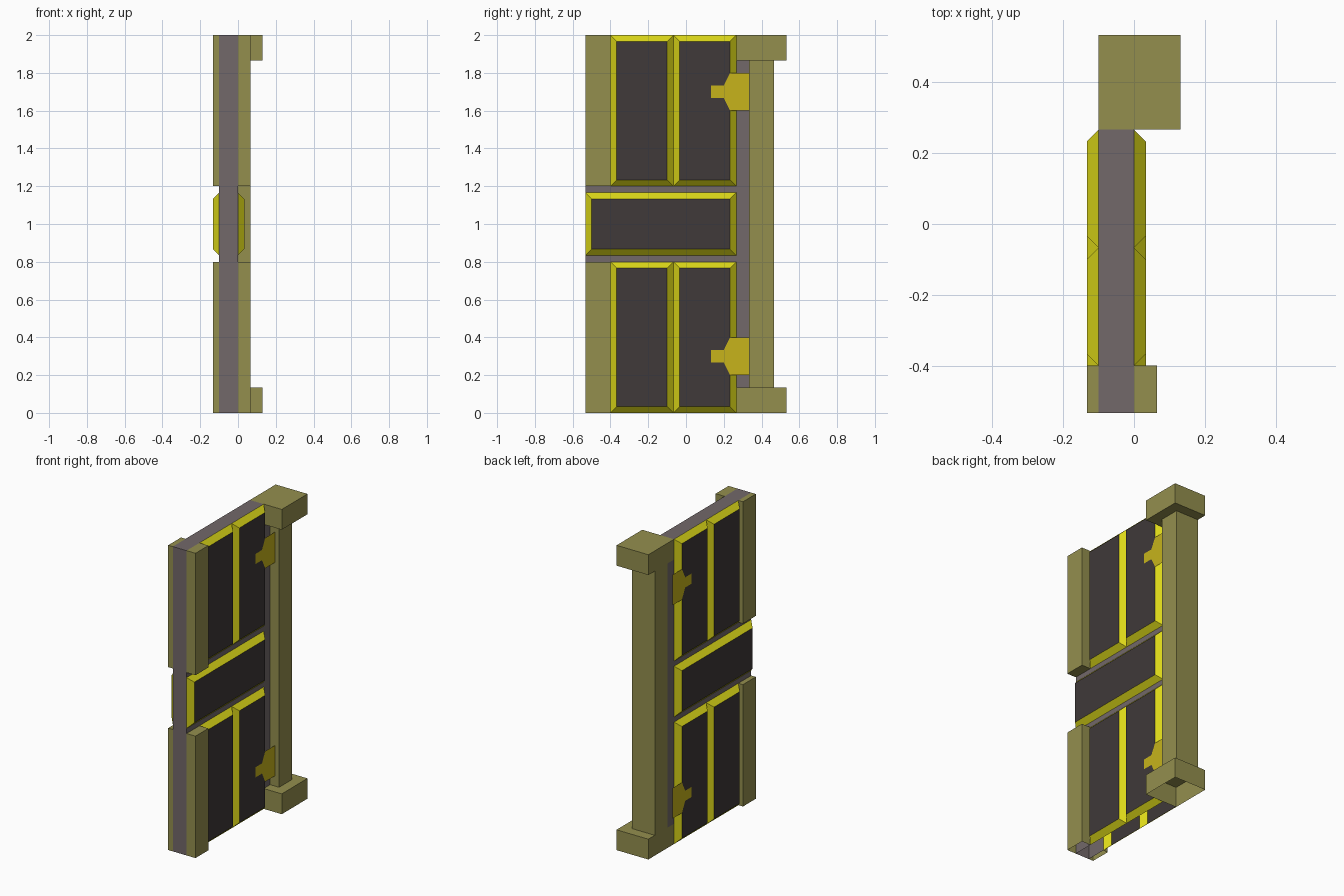
import bpy, bmesh

if "Cube" in bpy.data.objects:
    bpy.data.objects.remove(bpy.data.objects["Cube"])

U = 1 / 30  # the model sits on a grid of 1/30 unit


def material(name, rgb):
    m = bpy.data.materials.new(name)
    m.diffuse_color = (*rgb, 1)
    m.use_nodes = True
    m.node_tree.nodes["Principled BSDF"].inputs["Base Color"].default_value = m.diffuse_color
    return m


SLATE = material("slate", (0.170, 0.140, 0.142))
DARK = material("dark", (0.050, 0.041, 0.041))
YELLOW = material("yellow", (0.71, 0.68, 0.009))
BRASS = material("brass", (0.57, 0.455, 0.011))
OLIVE = material("olive", (0.294, 0.274, 0.076))


def finish(name, bm, *mats):
    me = bpy.data.meshes.new(name)
    bm.to_mesh(me)
    bm.free()
    for m in mats:
        me.materials.append(m)
    ob = bpy.data.objects.new(name, me)
    bpy.context.collection.objects.link(ob)
    return ob


def drop_floor(bm):
    """The shells are open where they meet the ground."""
    floor = [f for f in bm.faces if all(abs(v.co.z) < 1e-5 for v in f.verts)]
    bmesh.ops.delete(bm, geom=floor, context="FACES")


def box(name, x, y, z, mat):
    bm = bmesh.new()
    bmesh.ops.create_cube(bm, size=1)
    for v in bm.verts:
        v.co = [r[0] if c < 0 else r[1] for c, r in zip(v.co, (x, y, z))]
    drop_floor(bm)
    return finish(name, bm, mat)


def orient(loop, sign):
    """Vertex order that makes a (y, z) loop face +x or -x."""
    return loop if sign > 0 else loop[::-1]


def panel(name, x0, sign, y, z):
    """Raised panel: bright sloping rim around a dark flat face."""
    bm = bmesh.new()
    rings = []
    for x, i in ((x0, 0), (x0 + sign * U, U)):
        rings.append([bm.verts.new((x, a, b)) for a, b in (
            (y[0] + i, z[0] + i), (y[1] - i, z[0] + i),
            (y[1] - i, z[1] - i), (y[0] + i, z[1] - i))])
    for k in range(4):
        j = (k + 1) % 4
        bm.faces.new(orient([rings[0][k], rings[0][j], rings[1][j], rings[1][k]], sign))
    bm.faces.new(orient(rings[1], sign)).material_index = 1
    return finish(name, bm, YELLOW, DARK)


# Hollow door slab: edge faces, plus flat sheets only where no panel covers them
bm = bmesh.new()


def quad(*pts):
    bm.faces.new([bm.verts.new(p) for p in pts])


Y0, Y1, Y2 = -16 * U, 8 * U, 10 * U
quad((-0.1, Y0, 0), (0, Y0, 0), (0, Y0, 2), (-0.1, Y0, 2))
quad((-0.1, Y0, 2), (0, Y0, 2), (0, Y1, 2), (-0.1, Y1, 2))
sheets = [(Y0, -12 * U, 0, 0.8), (Y0, -12 * U, 1.2, 2),
          (Y0, Y1, 0.8, 25 * U), (Y0, Y1, 35 * U, 1.2), (Y1, Y2, 4 * U, 56 * U)]
for x, sign in ((0, 1), (-0.1, -1)):
    for a, b, c, d in sheets:
        quad(*orient([(x, a, c), (x, b, c), (x, b, d), (x, a, d)], sign))
bmesh.ops.remove_doubles(bm, verts=bm.verts, dist=1e-5)
finish("door_slab", bm, SLATE)

# Hinge post with square caps
box("hinge_post", (-0.1, 0.065), (10 * U, 14 * U), (4 * U, 56 * U), OLIVE)
for name, z0 in (("bottom", 0), ("top", 56 * U)):
    box(f"post_cap_{name}", (-0.1, 0.131), (8 * U, 16 * U), (z0, z0 + 4 * U), OLIVE)

# Everything repeated on both faces of the door
for side, x0, sign, strip in (("right", 0, 1, 0.065), ("left", -0.1, -1, U)):
    panel(f"middle_panel_{side}", x0, sign, (Y0, Y1), (25 * U, 35 * U))
    for level, z0, mid in (("lower", 0, 0.3), ("upper", 1.2, 1.7)):
        z = (z0, z0 + 0.8)
        # Edge guard strip and the pair of tall panels
        box(f"edge_strip_{level}_{side}", sorted((x0, x0 + sign * strip)),
            (Y0, -12 * U), z, OLIVE)
        for n, y0 in enumerate((-12 * U, -2 * U)):
            panel(f"{level}_panel_{n + 1}_{side}", x0, sign, (y0, y0 + 10 * U), z)
        # Flat strap hinge, narrow tip flaring to a wide plate at the post
        half = [(10 * U, 3 * U), (7 * U, 3 * U), (6 * U, U), (4 * U, U)]
        outline = [(y, mid + h) for y, h in half] + [(y, mid - h) for y, h in reversed(half)]
        bm = bmesh.new()
        x = x0 + sign * (U + 0.0008)
        bm.faces.new(orient([bm.verts.new((x, a, b)) for a, b in outline], sign))
        finish(f"hinge_{level}_{side}", bm, BRASS)
